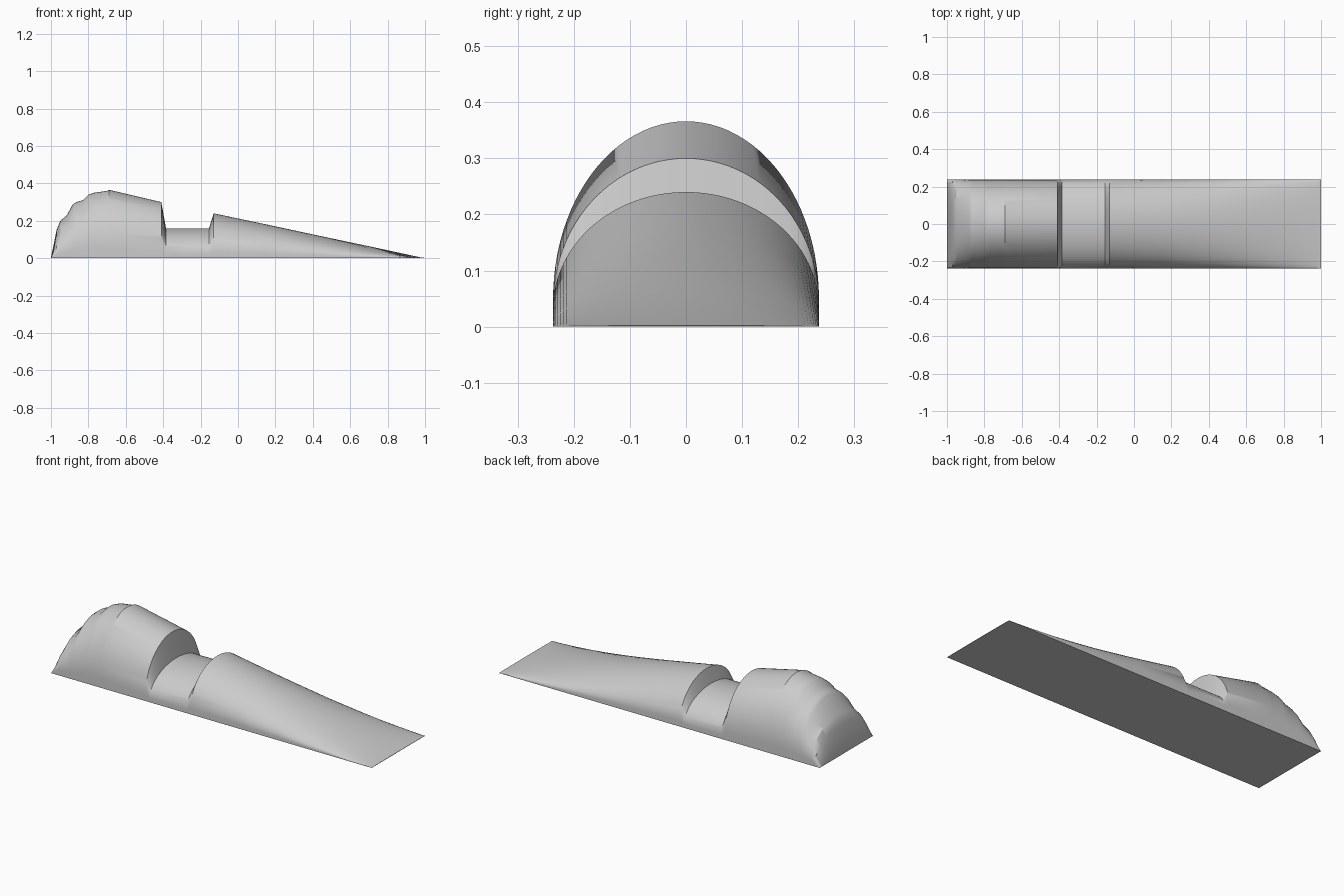
import bpy, bmesh, math

cube = bpy.data.objects.get("Cube")
if cube:
    bpy.data.objects.remove(cube)

grey = bpy.data.materials.new("plain grey")
grey.use_nodes = True
colour = (0.6, 0.6, 0.6, 1)
grey.diffuse_color = colour
grey.node_tree.nodes["Principled BSDF"].inputs["Base Color"].default_value = colour

HALF_WIDTH = 0.237
WALL = 0.135          # share of the height taken by the upright side
STEPS = 48

# Ridge line from the rounded nose, over the notch, to the thin tail: (x, height)
RIDGE = [(-1, 0.004), (-0.97, 0.15), (-0.95, 0.20), (-0.915, 0.23),
         (-0.885, 0.285), (-0.865, 0.30), (-0.83, 0.31), (-0.80, 0.34),
         (-0.77, 0.35), (-0.70, 0.36), (-0.69, 0.366), (-0.41, 0.30),
         (-0.385, 0.16), (-0.155, 0.16), (-0.13, 0.24), (0.15, 0.181),
         (0.43, 0.121), (0.71, 0.062), (0.98, 0.004), (1, 0.002)]


def arch(x, height):
    """Half-ellipse section standing on short upright sides."""
    points = [(x, -HALF_WIDTH, 0)]
    for i in range(STEPS + 1):
        a = math.pi * i / STEPS
        rise = WALL + (1 - WALL) * math.sin(a)
        points.append((x, -HALF_WIDTH * math.cos(a), height * rise))
    return points + [(x, HALF_WIDTH, 0)]


# Loft the arches into one closed body
bm = bmesh.new()
rings = [[bm.verts.new(p) for p in arch(x, h)] for x, h in RIDGE]
for a, b in zip(rings, rings[1:]):
    for i in range(len(a) - 1):
        bm.faces.new((a[i], b[i], b[i + 1], a[i + 1]))
bm.faces.new(rings[0])
bm.faces.new(rings[-1])
# Flat underside
bm.faces.new([r[0] for r in rings] + [r[-1] for r in reversed(rings)])
bmesh.ops.recalc_face_normals(bm, faces=bm.faces)

mesh = bpy.data.meshes.new("notched_body")
bm.to_mesh(mesh)
bm.free()
mesh.materials.append(grey)
body = bpy.data.objects.new("notched_body", mesh)
bpy.context.collection.objects.link(body)

bpy.context.view_layer.objects.active = body
body.select_set(True)
bpy.ops.object.shade_smooth_by_angle(angle=math.radians(30))
